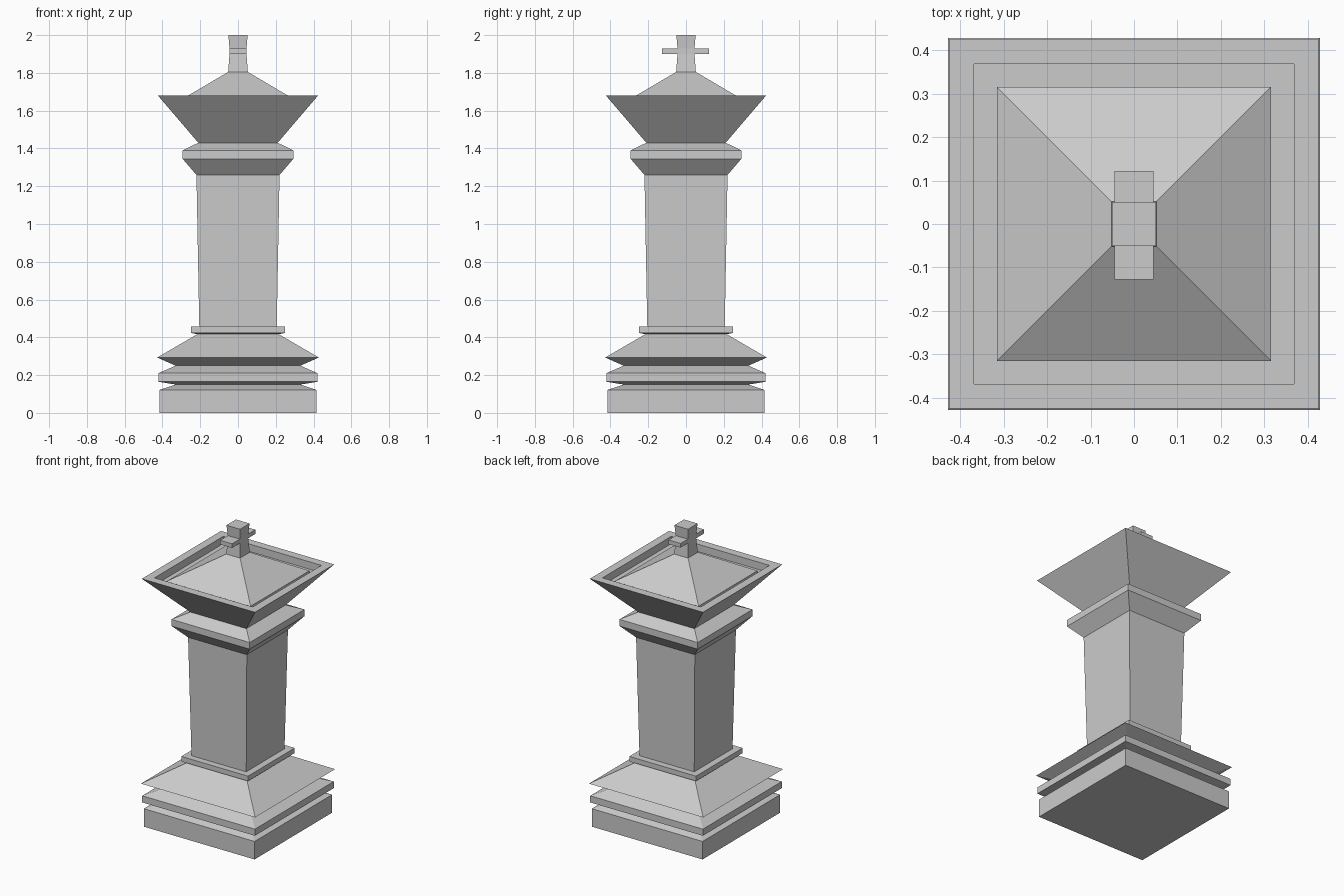
import bpy, bmesh

if "Cube" in bpy.data.objects:
    bpy.data.objects.remove(bpy.data.objects["Cube"])


def square_lathe(name, profile):
    """Stack square rings (half_width, z) from a profile and cap both ends."""
    bm = bmesh.new()
    rings = []
    for r, z in profile:
        rings.append([bm.verts.new((sx * r, sy * r, z))
                      for sx, sy in ((-1, -1), (1, -1), (1, 1), (-1, 1))])
    for a, b in zip(rings, rings[1:]):
        for i in range(4):
            j = (i + 1) % 4
            bm.faces.new((a[i], a[j], b[j], b[i]))
    bm.faces.new(rings[0][::-1])
    bm.faces.new(rings[-1])
    mesh = bpy.data.meshes.new(name)
    bm.to_mesh(mesh)
    bm.free()
    obj = bpy.data.objects.new(name, mesh)
    bpy.context.collection.objects.link(obj)
    return obj


# One continuous stepped square body, from the base up to the crown roof
square_lathe("king_body", [
    # plinth and grooved base rings
    (0.415, 0.0), (0.415, 0.122), (0.33, 0.15),
    (0.422, 0.165), (0.422, 0.21), (0.33, 0.25),
    # sloped skirt and collar band
    (0.428, 0.293), (0.215, 0.417), (0.25, 0.423), (0.25, 0.457),
    # shaft, widening slightly upward
    (0.205, 0.457), (0.22, 1.26),
    # upper collar
    (0.293, 1.345), (0.293, 1.39), (0.21, 1.43),
    # flared crown, flat rim and recessed floor
    (0.424, 1.68), (0.368, 1.68), (0.368, 1.63), (0.315, 1.63),
    # pyramid roof
    (0.315, 1.65), (0.052, 1.805),
    # waisted finial post
    (0.045, 1.90), (0.045, 1.93), (0.051, 2.0),
])

# Cross arms, running front to back through the post
bpy.ops.mesh.primitive_cube_add(size=1, location=(0, -0.003, 1.915))
arms = bpy.context.object
arms.name = "cross_arms"
arms.scale = (0.09, 0.25, 0.028)
